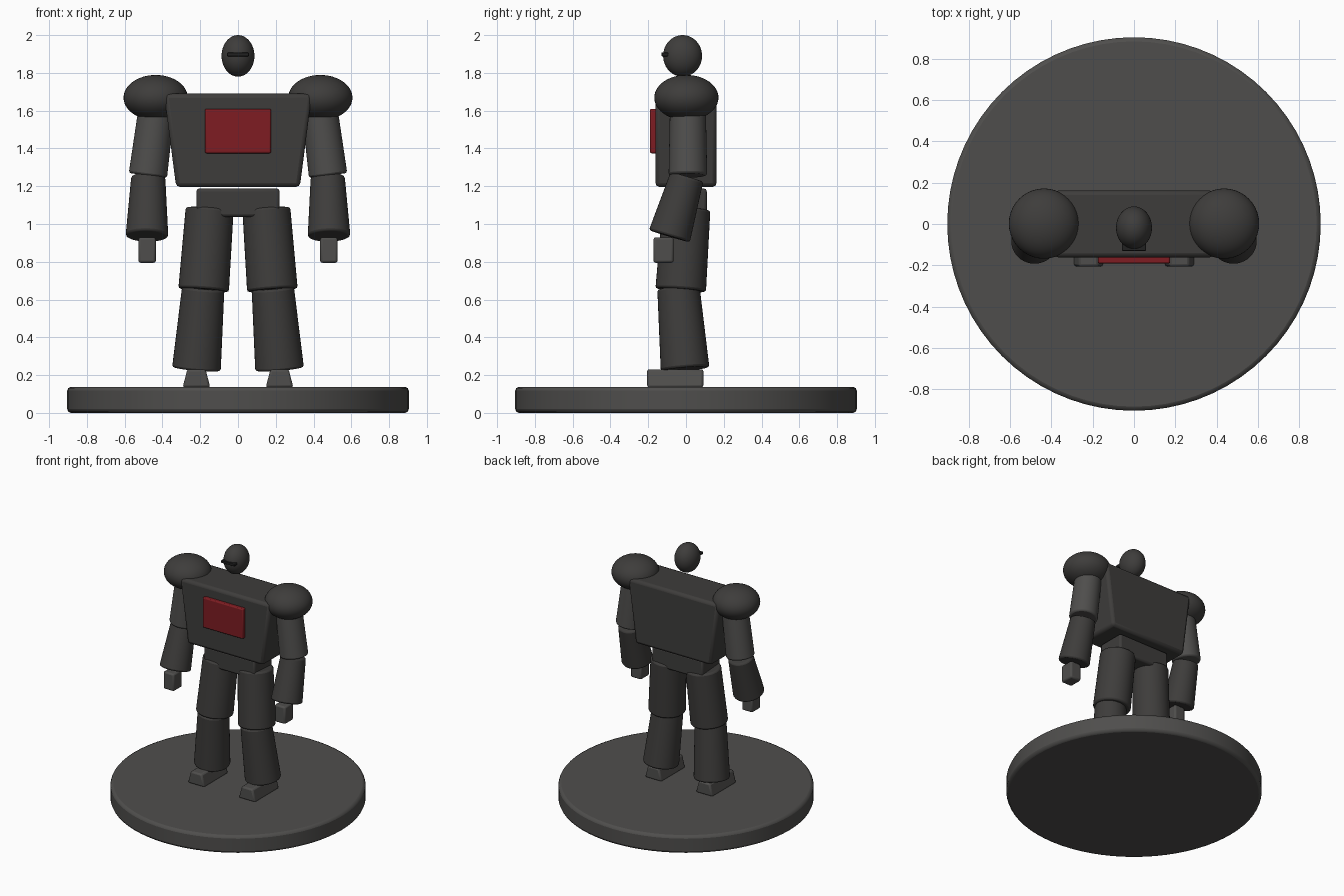
import bpy, bmesh
from mathutils import Vector

if "Cube" in bpy.data.objects:
    bpy.data.objects.remove(bpy.data.objects["Cube"])


def material(name, color):
    mat = bpy.data.materials.new(name)
    mat.diffuse_color = (*color, 1)
    mat.use_nodes = True
    mat.node_tree.nodes["Principled BSDF"].inputs["Base Color"].default_value = mat.diffuse_color
    return mat


DARK = material("dark_grey", (0.048, 0.046, 0.044))
MID = material("mid_grey", (0.078, 0.076, 0.073))
BLACK = material("black", (0.015, 0.015, 0.015))
RED = material("red", (0.21, 0.012, 0.016))


def finish(bm, name, mat, bevel=0.0, segments=2):
    bmesh.ops.recalc_face_normals(bm, faces=bm.faces)
    mesh = bpy.data.meshes.new(name)
    bm.to_mesh(mesh)
    bm.free()
    mesh.materials.append(mat)
    obj = bpy.data.objects.new(name, mesh)
    bpy.context.collection.objects.link(obj)
    if bevel:
        mod = obj.modifiers.new("bevel", "BEVEL")
        mod.width, mod.segments = bevel, segments
        mod.limit_method, mod.angle_limit = "ANGLE", 0.7
    bpy.ops.object.select_all(action="DESELECT")
    bpy.context.view_layer.objects.active = obj
    obj.select_set(True)
    bpy.ops.object.shade_smooth_by_angle(angle=0.7)
    return obj


def box(name, mat, center, size, top_scale=1.0, bevel=0.012):
    """Box whose top can be wider or narrower in x than its bottom."""
    bm = bmesh.new()
    bmesh.ops.create_cube(bm, size=1)
    for v in bm.verts:
        s = top_scale if v.co.z > 0 else 1.0
        v.co = Vector((v.co.x * size[0] * s, v.co.y * size[1], v.co.z * size[2])) + Vector(center)
    return finish(bm, name, mat, bevel)


def ball(name, mat, center, radii):
    bm = bmesh.new()
    bmesh.ops.create_uvsphere(bm, u_segments=40, v_segments=24, radius=1)
    bmesh.ops.scale(bm, vec=radii, verts=bm.verts)
    bmesh.ops.translate(bm, vec=center, verts=bm.verts)
    return finish(bm, name, mat)


def limb(name, mat, bottom, top, r_bottom, r_top, bevel=0.012, sides=40):
    """Tapered cylinder between two points."""
    a, b = Vector(bottom), Vector(top)
    bm = bmesh.new()
    bmesh.ops.create_cone(bm, cap_ends=True, segments=sides, radius1=r_bottom,
                          radius2=r_top, depth=(b - a).length)
    turn = Vector((0, 0, 1)).rotation_difference(b - a)
    for v in bm.verts:
        v.co = turn @ v.co + (a + b) / 2
    return finish(bm, name, mat, bevel)


# display base
limb("base", MID, (0, 0, 0), (0, 0, 0.138), 0.904, 0.904, bevel=0.02, sides=72)

# torso, pelvis and head
box("torso", DARK, (0, 0, 1.443), (0.655, 0.324, 0.494), top_scale=1.195, bevel=0.022)
box("pelvis", DARK, (0, 0, 1.113), (0.44, 0.22, 0.15), bevel=0.015)
ball("head", DARK, (0, -0.018, 1.89), (0.087, 0.103, 0.11))
box("visor", BLACK, (0, -0.105, 1.898), (0.115, 0.05, 0.02), bevel=0.004)

# coloured chest panel
box("chest_panel", RED, (0, -0.165, 1.492), (0.35, 0.052, 0.235), bevel=0.008)

# arms and legs on both sides
for side, s in (("left", 1), ("right", -1)):
    ball(f"{side}_shoulder", DARK, (s * 0.436, 0.002, 1.669), (0.17, 0.17, 0.12))
    limb(f"{side}_upper_arm", MID, (s * 0.477, 0.01, 1.257), (s * 0.425, 0.01, 1.66), 0.102, 0.094)
    limb(f"{side}_forearm", DARK, (s * 0.482, -0.088, 0.935), (s * 0.475, 0.005, 1.25), 0.113, 0.09)
    box(f"{side}_hand", MID, (s * 0.481, -0.119, 0.862), (0.092, 0.107, 0.135))
    limb(f"{side}_thigh", DARK, (s * 0.182, -0.028, 0.65), (s * 0.15, 0.002, 1.08), 0.134, 0.127)
    limb(f"{side}_shin", DARK, (s * 0.22, -0.005, 0.232), (s * 0.184, -0.04, 0.662), 0.129, 0.112)
    box(f"{side}_foot", MID, (s * 0.22, -0.057, 0.183), (0.146, 0.298, 0.096), top_scale=0.66)
